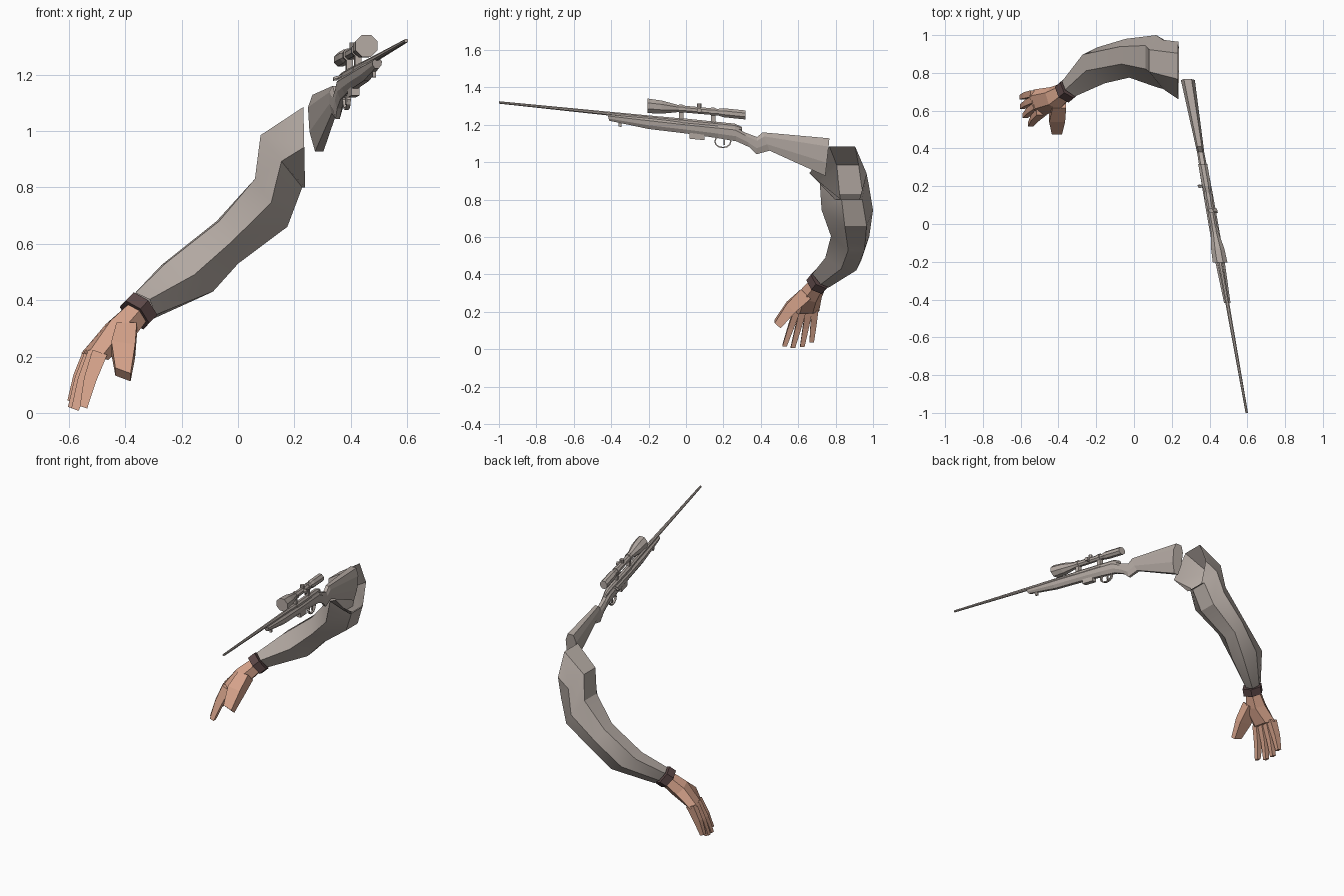
import bpy, bmesh, math
from mathutils import Vector as V


def material(name, rgb):
    m = bpy.data.materials.new(name)
    m.diffuse_color = (*rgb, 1)
    return m


TAUPE = material("taupe grey", (0.46, 0.405, 0.37))
SKIN = material("skin", (0.68, 0.37, 0.26))
BROWN = material("dark brown", (0.11, 0.065, 0.065))


def loft(name, rings, mat, caps=True, closed=False):
    """Skin a list of equal-length vertex rings."""
    bm = bmesh.new()
    vs = [[bm.verts.new(p) for p in r] for r in rings]
    n = len(rings[0])
    pairs = list(zip(vs, vs[1:])) + ([(vs[-1], vs[0])] if closed else [])
    for a, b in pairs:
        for i in range(n):
            j = (i + 1) % n
            bm.faces.new((a[i], a[j], b[j], b[i]))
    if caps and not closed:
        bm.faces.new(vs[0])
        bm.faces.new(vs[-1])
    bmesh.ops.recalc_face_normals(bm, faces=bm.faces)
    me = bpy.data.meshes.new(name)
    bm.to_mesh(me)
    bm.free()
    me.materials.append(mat)
    ob = bpy.data.objects.new(name, me)
    bpy.context.collection.objects.link(ob)
    return ob


HEX = [(-0.5, 0.87), (0.5, 0.87), (1, 0), (0.5, -0.87), (-0.5, -0.87), (-1, 0)]
SQUARE = [(-1, 1), (1, 1), (1, -1), (-1, -1)]


def ring(c, across, up, pattern):
    return [V(c) + a * V(across) + b * V(up) for a, b in pattern]


# ---------- sleeve: upper x,z / lower x,z / front y / back y / skew x,z ----------
SLEEVE = [(-0.3, 1), (0.6, 1), (1, 0), (0.75, -1), (-0.1, -1), (-1, 0)]
stations = [
    (0.232, 1.085, 0.238, 0.80, 0.66, 0.965, 0, 0),
    (0.08, 0.985, 0.228, 0.80, 0.715, 0.975, 0, 0),
    (0.06, 0.83, 0.175, 0.66, 0.725, 1.0, 0, 0),
    (-0.07, 0.68, 0.00, 0.53, 0.775, 0.98, -0.01, 0),
    (-0.26, 0.53, -0.09, 0.43, 0.745, 0.935, -0.02, -0.01),
    (-0.37, 0.42, -0.295, 0.345, 0.675, 0.775, -0.019, -0.02),
]
rings = []
for ux, uz, lx, lz, yf, yb, sx, sz in stations:
    c = ((ux + lx) / 2, (yf + yb) / 2, (uz + lz) / 2)
    rings.append(ring(c, (sx, (yb - yf) / 2, sz),
                      ((ux - lx) / 2, 0, (uz - lz) / 2), SLEEVE))
sleeve = loft("sleeve", rings, TAUPE, caps=False)
bpy.context.view_layer.objects.active = sleeve
sleeve.select_set(True)
bpy.ops.object.shade_smooth_by_angle(angle=math.radians(32))
sleeve.select_set(False)

# ---------- cuff ----------
axis = V((-0.6, -0.5, -0.62))
mid = V((-0.353, 0.71, 0.362))
loft("cuff", [ring(mid + axis * t, (-0.021, 0.055, -0.022),
                   (-0.048, 0, 0.046), HEX) for t in (-0.024, 0.024)], BROWN)

# ---------- hand ----------
loft("palm", [
    ring((-0.36, 0.705, 0.352), (-0.016, 0.043, -0.017), (-0.036, 0, 0.034), HEX),
    ring((-0.42, 0.663, 0.29), (-0.02, 0.062, -0.015), (-0.046, 0, 0.036), HEX),
    ring((-0.508, 0.642, 0.2), (-0.022, 0.07, 0.003), (-0.042, 0, 0.012), HEX),
], SKIN)
fingers = {
    "index_finger": ((-0.49, 0.594, 0.215), (-0.548, 0.527, 0.02)),
    "middle_finger": ((-0.505, 0.626, 0.215), (-0.578, 0.572, 0.012)),
    "ring_finger": ((-0.515, 0.658, 0.215), (-0.59, 0.622, 0.017)),
    "little_finger": ((-0.522, 0.69, 0.215), (-0.592, 0.672, 0.04)),
}
for name, (a, b) in fingers.items():
    a, b = V(a), V(b)
    knuckle = a.lerp(b, 0.5) + V((-0.006, 0, 0.0))
    loft(name, [ring(p, (0, w, 0), (-t, 0, 0.35 * t), SQUARE) for p, w, t in
                ((a, 0.018, 0.026), (knuckle, 0.016, 0.021), (b, 0.012, 0.013))], SKIN)
loft("thumb", [
    ring((-0.395, 0.64, 0.295), (0.036, 0, 0), (0, -0.026, 0.026), SQUARE),
    ring((-0.407, 0.56, 0.225), (0.042, 0, -0.006), (0, -0.021, 0.024), SQUARE),
    ring((-0.408, 0.49, 0.136), (0.027, 0, -0.01), (0, -0.016, 0.014), SQUARE),
], SKIN)


# ---------- rifle: u = sideways, sheared along its aiming line ----------
def G(u, y, z):
    return V((u + 0.42 - 0.177 * y, y, z))


def tube(name, path, n=8):
    """Round part along the rifle; path of y, z, radius."""
    angles = [2 * math.pi * (i + 0.5) / n for i in range(n)]
    return loft(name, [[G(r * math.cos(a), y, z + r * math.sin(a)) for a in angles]
                       for y, z, r in path], TAUPE)


def block(name, u, y0, y1, z0, z1, slope=-0.1):
    """Small box following the rifle's downward slope."""
    return loft(name, [[G(s * u, y, z + slope * (y - (y0 + y1) / 2))
                        for s, z in ((-1, z0), (1, z0), (1, z1), (-1, z1))]
                       for y in (y0, y1)], TAUPE)


# stock: y at top, y at bottom, top z, bottom z, half width
stock = []
for yt, yb, top, bot, hw in [
    (0.767, 0.745, 1.128, 0.927, 0.037), (0.41, 0.447, 1.16, 1.062, 0.021),
    (0.38, 0.377, 1.135, 1.043, 0.019), (0.313, 0.34, 1.16, 1.08, 0.02),
    (0.26, 0.27, 1.19, 1.112, 0.024), (0.17, 0.17, 1.198, 1.129, 0.025),
    (0.0, 0.0, 1.213, 1.154, 0.026), (-0.2, -0.2, 1.235, 1.178, 0.025),
    (-0.42, -0.41, 1.255, 1.222, 0.017),
]:
    half = [(0.55, 0.0), (1.0, 0.22), (0.9, 0.65), (0.4, 1.0)]
    section = half + [(-w, t) for w, t in reversed(half)]
    stock.append([G(w * hw, yt + (yb - yt) * t, top + (bot - top) * t)
                  for w, t in section])
loft("stock", stock, TAUPE)

# barrel and receiver
tube("barrel", [(0.0, 1.216, 0.018), (-0.15, 1.233, 0.014), (-0.45, 1.264, 0.011),
                (-1.0, 1.32, 0.007)])
tube("receiver", [(0.3, 1.178, 0.012), (0.26, 1.19, 0.018), (-0.03, 1.219, 0.019)])
block("magazine", 0.014, 0.02, 0.1, 1.122, 1.16)
block("front_swivel", 0.006, -0.36, -0.345, 1.19, 1.225)

# bolt handle, pointing sideways
loft("bolt_handle", [[G(u, 0.2 + r * math.cos(a), z + r * math.sin(a))
                      for a in (0, 1.05, 2.09, 3.14, 4.19, 5.24)]
                     for u, z, r in ((0, 1.2, 0.006), (-0.03, 1.19, 0.006),
                                     (-0.034, 1.187, 0.009), (-0.047, 1.184, 0.007))], TAUPE)

# trigger guard and trigger
guard = []
for i in range(12):
    a = 2 * math.pi * i / 12
    guard.append([G(u, 0.197 + ry * math.cos(a), 1.111 + rz * math.sin(a))
                  for u, ry, rz in ((-0.007, 0.046, 0.036), (0.007, 0.046, 0.036),
                                    (0.007, 0.039, 0.029), (-0.007, 0.039, 0.029))])
loft("trigger_guard", guard, TAUPE, closed=True)
block("trigger", 0.004, 0.2, 0.209, 1.092, 1.135)

# scope with its mounts and adjusters
tube("scope", [(-0.205, 1.302, 0.042), (-0.13, 1.295, 0.038), (-0.04, 1.287, 0.02),
               (0.17, 1.268, 0.019), (0.2, 1.265, 0.026), (0.318, 1.253, 0.026)])
for label, y, z in (("front", -0.025, 1.286), ("rear", 0.145, 1.27)):
    block(label + "_scope_mount", 0.011, y - 0.012, y + 0.012, z - 0.08, z)
    tube(label + "_scope_ring", [(y - 0.012, z + 0.001, 0.024), (y + 0.012, z - 0.001, 0.024)])
eight = [math.pi * (i + 0.5) / 4 for i in range(8)]
loft("top_adjuster", [[G(0.013 * math.cos(a), 0.07 + 0.013 * math.sin(a), z)
                       for a in eight] for z in (1.277, 1.313)], TAUPE)
loft("side_adjuster", [[G(u, 0.07 + 0.013 * math.cos(a), 1.277 + 0.013 * math.sin(a))
                        for a in eight] for u in (0, 0.034)], TAUPE)
